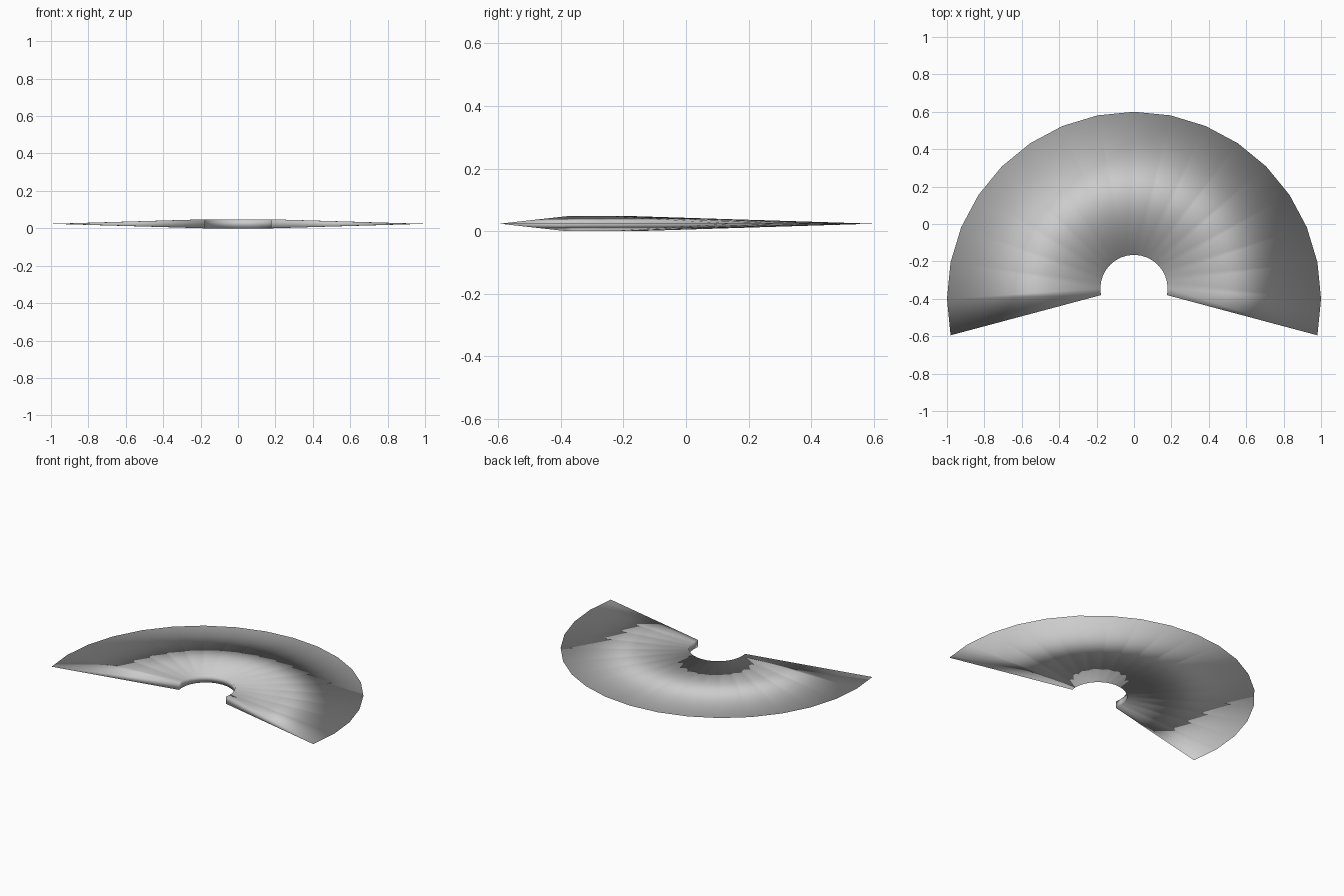
import bpy, bmesh, math

if "Cube" in bpy.data.objects:
    bpy.data.objects.remove(bpy.data.objects["Cube"])

THICK = 0.048
STEPS = 18
START = math.radians(-11.25)
STEP = math.radians(11.25)

grey = bpy.data.materials.new("light grey")
grey.diffuse_color = (0.6, 0.6, 0.6, 1)
grey.use_nodes = True
grey.node_tree.nodes["Principled BSDF"].inputs["Base Color"].default_value = grey.diffuse_color


def arc_point(cy, radius, i, z):
    a = START + STEP * i
    return (radius * math.cos(a), cy + radius * math.sin(a), z)


# Fan blade: thick inner rim tapering to a sharp outer edge
bm = bmesh.new()
sections = []
for i in range(STEPS + 1):
    sections.append([bm.verts.new(arc_point(-0.345, 0.18, i, 0)),
                     bm.verts.new(arc_point(-0.4, 1.0, i, THICK / 2)),
                     bm.verts.new(arc_point(-0.345, 0.18, i, THICK))])

# Underside, top side and inner wall
for a, b in zip(sections, sections[1:]):
    for k in range(3):
        n = (k + 1) % 3
        bm.faces.new((a[k], a[n], b[n], b[k]))

# End caps
bm.faces.new(sections[0])
bm.faces.new(sections[-1])
bmesh.ops.recalc_face_normals(bm, faces=bm.faces)

# Continuous smooth shading over the whole blade
for f in bm.faces:
    f.smooth = True

mesh = bpy.data.meshes.new("fan_blade")
bm.to_mesh(mesh)
bm.free()
mesh.materials.append(grey)
blade = bpy.data.objects.new("fan_blade", mesh)
bpy.context.collection.objects.link(blade)
